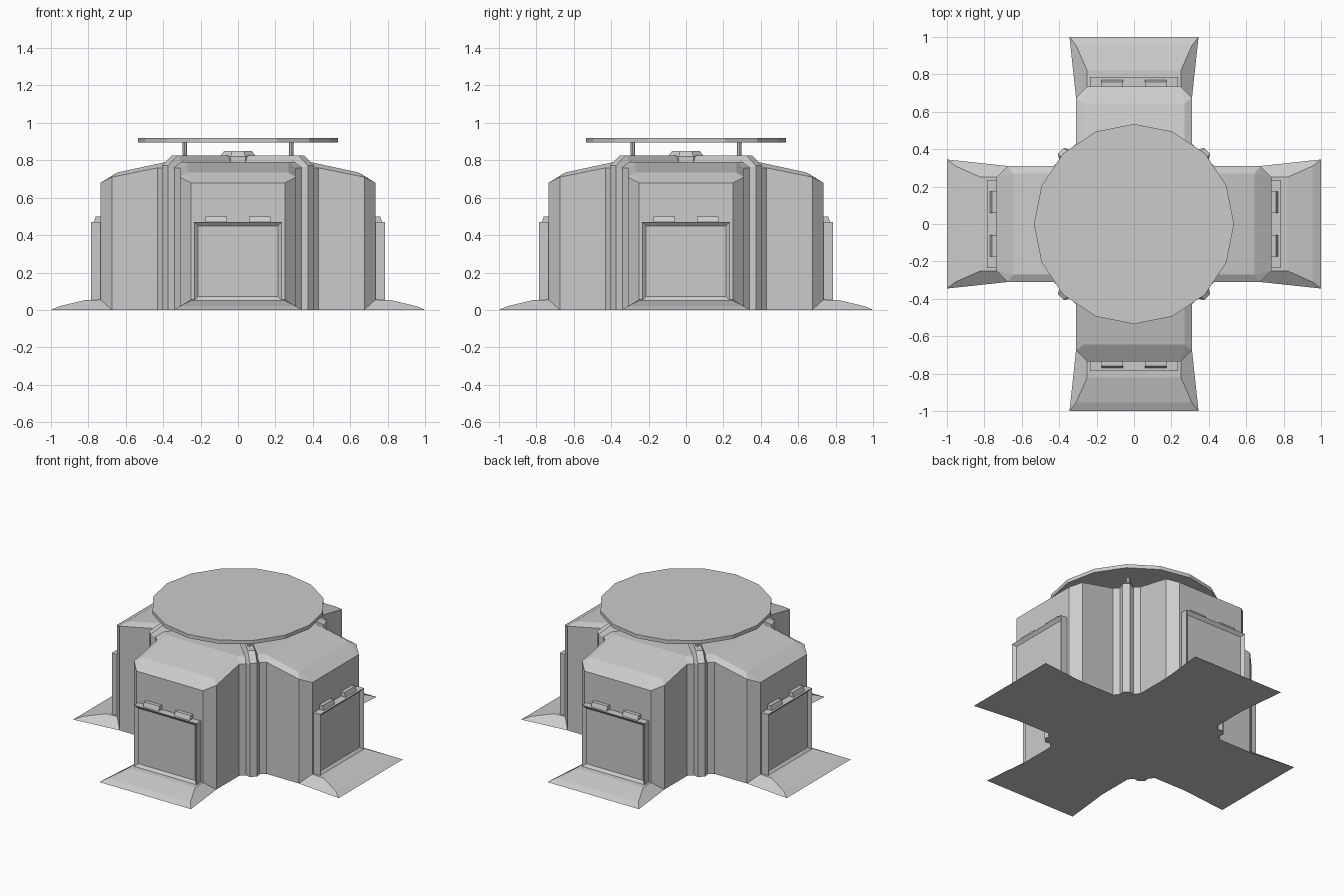
import bpy, bmesh
from math import pi, sqrt
from mathutils import Matrix, Vector

if "Cube" in bpy.data.objects:
    bpy.data.objects.remove(bpy.data.objects["Cube"])


def finish(bm, name):
    bmesh.ops.remove_doubles(bm, verts=bm.verts, dist=0.0005)
    bmesh.ops.recalc_face_normals(bm, faces=bm.faces)
    mesh = bpy.data.meshes.new(name)
    bm.to_mesh(mesh)
    bm.free()
    ob = bpy.data.objects.new(name, mesh)
    bpy.context.collection.objects.link(ob)
    return ob


def four(bm):
    """Repeat the geometry in bm around z at quarter turns."""
    src = bm.verts[:] + bm.edges[:] + bm.faces[:]
    for k in (1, 2, 3):
        new = bmesh.ops.duplicate(bm, geom=src)["geom"]
        vs = [g for g in new if isinstance(g, bmesh.types.BMVert)]
        bmesh.ops.rotate(bm, verts=vs, cent=(0, 0, 0),
                         matrix=Matrix.Rotation(k * pi / 2, 3, 'Z'))


def poly(bm, pts):
    return bm.faces.new([bm.verts.new(p) for p in pts])


def box(bm, lo, hi):
    lo, hi = Vector(lo), Vector(hi)
    m = Matrix.Translation((lo + hi) / 2) @ Matrix.Diagonal((*(hi - lo), 1))
    return bmesh.ops.create_cube(bm, size=1, matrix=m)["verts"]


def cylinder(bm, sides, r1, r2, z0, z1, x=0, y=0, turn=0):
    m = Matrix.Translation((x, y, (z0 + z1) / 2)) @ Matrix.Rotation(turn, 4, 'Z')
    bmesh.ops.create_cone(bm, cap_ends=True, segments=sides, radius1=r1,
                          radius2=r2, depth=z1 - z0, matrix=m)


# Cross-shaped body: one arm toward +x, then quarter turns
bm = bmesh.new()
half = [(.43, .31, .76), (.675, .31, .71), (.735, .25, .68)]
eave = [(x, -y, z) for x, y, z in half] + half[::-1]
roof = [(.39, -.27, .79), (.645, -.27, .735), (.645, .27, .735), (.39, .27, .79)]
ground = [(x, y, 0) for x, y, z in eave]
for i in range(5):
    poly(bm, [ground[i], ground[i + 1], eave[i + 1], eave[i]])
poly(bm, [eave[0], eave[1], roof[1], roof[0]])
poly(bm, [eave[1], eave[2], roof[1]])
poly(bm, [eave[2], eave[3], roof[2], roof[1]])
poly(bm, [eave[3], eave[4], roof[2]])
poly(bm, [eave[4], eave[5], roof[3], roof[2]])
poly(bm, roof)
poly(bm, ground)
# slanted inner corner between neighbouring arms
poly(bm, [(.43, .31, 0), (.31, .43, 0), (.31, .43, .76), (.43, .31, .76)])
poly(bm, [(.43, .31, .76), (.31, .43, .76), (.27, .39, .79), (.39, .27, .79)])
four(bm)
for a, b, z in ((.39, .27, .79), (.43, .31, 0)):
    poly(bm, [(a, -b, z), (a, b, z), (b, a, z), (-b, a, z),
              (-a, b, z), (-a, -b, z), (-b, -a, z), (b, -a, z)])
finish(bm, "body")

# Sloping ramps at the arm ends
bm = bmesh.new()
prof = [(.675, .31, 0), (.735, .25, .055), (.82, .25, .052), (.955, .31, .02), (1, .345, 0)]
left = [(x, -y, z) for x, y, z in prof]
poly(bm, prof)
poly(bm, left)
for i in range(5):
    j = (i + 1) % 5
    poly(bm, [prof[i], prof[j], left[j], left[i]])
four(bm)
finish(bm, "ramps")

# Doors with a recessed panel
bm = bmesh.new()
box(bm, (.72, -.235, .05), (.785, .235, .47))
bm.faces.ensure_lookup_table()
front = max(bm.faces, key=lambda f: f.calc_center_median().x)
bmesh.ops.inset_region(bm, faces=[front], thickness=.03, depth=0)
bmesh.ops.translate(bm, verts=front.verts, vec=(-.018, 0, 0))
four(bm)
finish(bm, "doors")

# Door hinges, narrowed at the top
bm = bmesh.new()
for y in (-.117, .117):
    for v in box(bm, (.725, y - .058, .465), (.772, y + .058, .5)):
        if v.co.z > .48 and v.co.x > .75:
            v.co.x = .76
four(bm)
finish(bm, "door_hinges")

# Corner ribs: up the inner corner, then over the roof to the centre
bm = bmesh.new()
stations = [(.52, 0, .552, 0), (.52, .755, .552, .772),
            (.46, .78, .478, .825), (.03, .78, .03, .825)]
rings = []
for d0, z0, d1, z1 in stations:
    rings.append([((d - u) / sqrt(2), (d + u) / sqrt(2), z) for d, u, z in
                  ((d0, -.044, z0), (d1, -.0226, z1), (d1, .0226, z1), (d0, .044, z0))])
for a, b in zip(rings, rings[1:]):
    for i in range(4):
        j = (i + 1) % 4
        poly(bm, [a[i], a[j], b[j], b[i]])
poly(bm, rings[0])
poly(bm, rings[-1])
four(bm)
finish(bm, "corner_ribs")

# Roof hub
bm = bmesh.new()
cylinder(bm, 8, .104, .104, .785, .82, turn=pi / 8)
cylinder(bm, 8, .104, .08, .82, .85, turn=pi / 8)
finish(bm, "roof_hub")

# Posts and the round canopy disc
bm = bmesh.new()
cylinder(bm, 8, .013, .013, .815, .9, .285, .285)
four(bm)
finish(bm, "canopy_posts")
bm = bmesh.new()
cylinder(bm, 16, .535, .535, .895, .92)
finish(bm, "canopy_disc")
